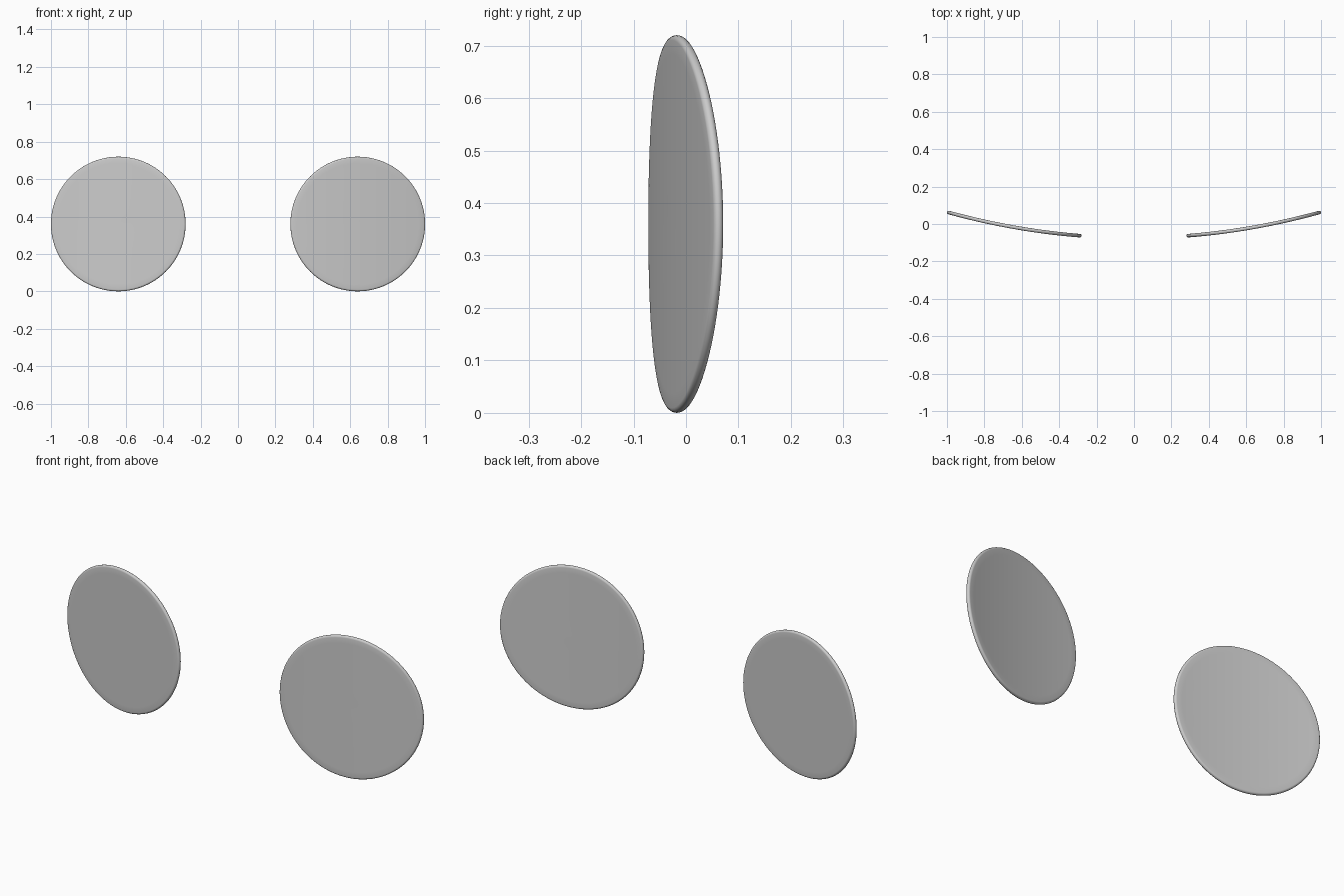
import bpy, bmesh, math

if "Cube" in bpy.data.objects:
    bpy.data.objects.remove(bpy.data.objects["Cube"])

RADIUS, CX, CZ = 0.36, 0.64, 0.36
HALF = 0.0095      # half thickness of the lens
SEGS = 96


def wrap(x):
    """Depth of the curved lens mid-surface at x."""
    return -0.074 + 0.138 * x * x


def make_lens(name, side):
    # Half-round rim profile with flat faces: (radius, offset through thickness)
    front = [(RADIUS * k / 10, -HALF) for k in range(1, 10)]
    rim = [(RADIUS - HALF + HALF * math.cos(a), HALF * math.sin(a))
           for a in (math.radians(-90 + 22.5 * i) for i in range(9))]
    back = [(r, HALF) for r, _ in reversed(front)]

    bm = bmesh.new()

    def point(r, t, ang):
        x = CX + r * math.cos(ang)
        slope = 0.276 * x
        n = math.hypot(1, slope)
        return bm.verts.new((side * (x - t * slope / n), wrap(x) + t / n,
                             CZ + r * math.sin(ang)))

    rings = [[point(r, t, 2 * math.pi * i / SEGS) for i in range(SEGS)]
             for r, t in front + rim + back]
    for a, b in zip(rings, rings[1:]):
        for i in range(SEGS):
            j = (i + 1) % SEGS
            bm.faces.new((a[i], a[j], b[j], b[i]))
    # Close the middle of both faces
    for ring, t in ((rings[0], -HALF), (rings[-1], HALF)):
        c = point(0, t, 0)
        for i in range(SEGS):
            bm.faces.new((c, ring[i], ring[(i + 1) % SEGS]))
    bmesh.ops.recalc_face_normals(bm, faces=bm.faces)

    mesh = bpy.data.meshes.new(name)
    bm.to_mesh(mesh)
    bm.free()
    for p in mesh.polygons:
        p.use_smooth = True
    ob = bpy.data.objects.new(name, mesh)
    bpy.context.collection.objects.link(ob)


# Pair of round, curved lenses
make_lens("lens_right", 1)
make_lens("lens_left", -1)
